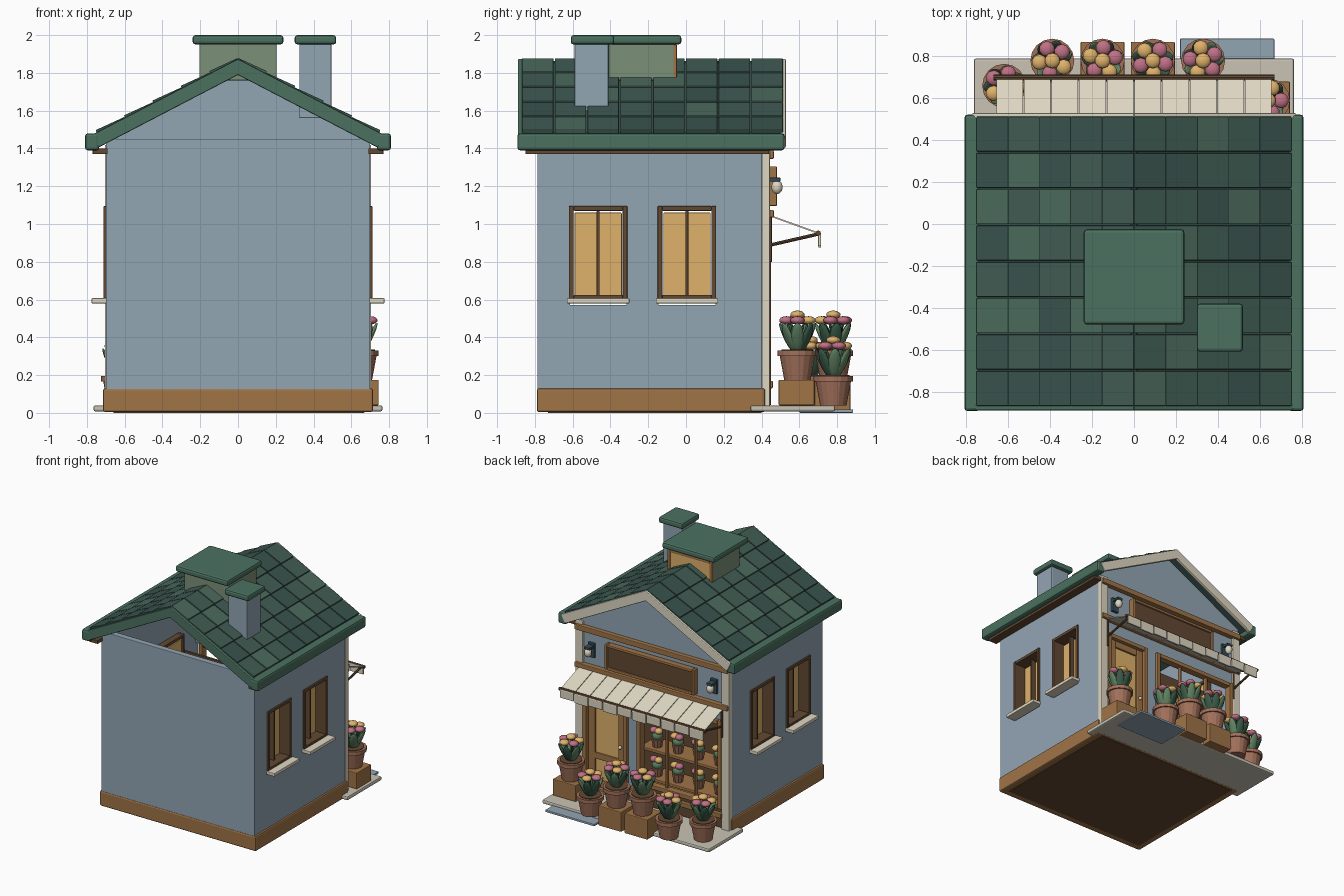
import bpy, bmesh, math, random
from mathutils import Matrix, Vector

if "Cube" in bpy.data.objects:
    bpy.data.objects.remove(bpy.data.objects["Cube"])

random.seed(4)
MATS = {}
COL = dict(wall=(145, 164, 178), wood=(158, 115, 72), dark=(98, 74, 54), cream=(222, 214, 194),
           amber=(222, 176, 106), tile0=(66, 92, 84), tile1=(76, 106, 92), tile2=(60, 84, 78),
           trim=(76, 112, 96), sage=(122, 142, 120), pot=(160, 112, 90), leaf=(60, 92, 74),
           leaf2=(96, 130, 98), pink=(190, 112, 132), lamp=(58, 78, 88), slab=(200, 194, 178))


def mat(c):
    if c not in MATS:
        MATS[c] = bpy.data.materials.new(c)
        MATS[c].diffuse_color = [(v / 255) ** 2.2 for v in COL[c]] + [1]
    return MATS[c]


def finish(bm, name, color, bevel=0.0, smooth=False):
    bmesh.ops.recalc_face_normals(bm, faces=bm.faces)
    me = bpy.data.meshes.new(name)
    bm.to_mesh(me)
    bm.free()
    ob = bpy.data.objects.new(name, me)
    bpy.context.collection.objects.link(ob)
    me.materials.append(mat(color))
    if bevel:
        m = ob.modifiers.new("bevel", 'BEVEL')
        m.width, m.segments = bevel, 2
    if smooth:
        me.shade_smooth()
    return ob


def box(bm, x0, x1, y0, y1, z0, z1):
    m = Matrix.Translation(((x0 + x1) / 2, (y0 + y1) / 2, (z0 + z1) / 2))
    bmesh.ops.create_cube(bm, size=1, matrix=m @ Matrix.Diagonal((x1 - x0, y1 - y0, z1 - z0, 1)))


def boxes(name, color, lst, bevel=0.006):
    bm = bmesh.new()
    for b in lst:
        box(bm, *b)
    return finish(bm, name, color, bevel)


def tilted(bm, c, size, ang):
    bmesh.ops.create_cube(bm, size=1, matrix=Matrix.Translation(c) @ Matrix.Rotation(ang, 4, 'Y')
                          @ Matrix.Diagonal((*size, 1)))


def bar(bm, p, q, r):
    p, q = Vector(p), Vector(q)
    m = Matrix.Translation((p + q) / 2) @ (q - p).to_track_quat('Z', 'Y').to_matrix().to_4x4()
    bmesh.ops.create_cone(bm, cap_ends=True, segments=8, radius1=r, radius2=r, depth=(q - p).length, matrix=m)


def ball(bm, c, s, rot=Matrix()):
    bmesh.ops.create_uvsphere(bm, u_segments=10, v_segments=7, radius=1,
                              matrix=Matrix.Translation(c) @ rot @ Matrix.Diagonal((*s, 1)))


def frame(x0, x1, y0, y1, z0, z1, t):
    # four bars round an opening in the xz plane
    return [(x0, x0 + t, y0, y1, z0, z1), (x1 - t, x1, y0, y1, z0, z1),
            (x0 + t, x1 - t, y0, y1, z1 - t, z1), (x0 + t, x1 - t, y0, y1, z0, z0 + t)]


def swap(b):
    return (b[2], b[3], b[0], b[1], b[4], b[5])


def mirror(b):
    return (-b[1], -b[0], *b[2:])


# base, paving and doormat
boxes("base", "wood", [(-.715, .715, -.79, .42, .004, .13)], .012)
boxes("base_underside", "dark", [(-.66, .66, -.73, .4, 0, .03)], 0)
boxes("paving_slab", "slab", [(-.765, .765, .34, .79, .008, .04)], .01)
boxes("doormat", "wall", [(.22, .67, .6, .885, 0, .018)], .004)

# walls with window openings cut through both sides
WIN = (-.465, .005)
cutter = boxes("window_cutter", "wall", [(-1, 1, y - .15, y + .15, .57, 1.08) for y in WIN], 0)
cutter.hide_render = True
cutter.hide_viewport = True
for s, n in ((1, "right"), (-1, "left")):
    b = (.65, .70, -.785, .41, .12, 1.45)
    ob = boxes("wall_" + n, "wall", [b if s > 0 else mirror(b)], 0)
    m = ob.modifiers.new("openings", 'BOOLEAN')
    m.object, m.operation, m.solver = cutter, 'DIFFERENCE', 'EXACT'
boxes("wall_back", "wall", [(-.70, .70, -.785, -.735, .12, 1.45)], .004)

# side windows
fr, pane, sill, mull = [], [], [], []
for y in WIN:
    fr += [swap(b) for b in frame(y - .155, y + .155, .60, .712, .60, 1.095, .025)]
    mull += [(.62, .66, y - .008, y + .008, .6, 1.07)]
    pane += [(.605, .62, y - .125, y + .125, .62, 1.06)]
    sill += [(.66, .775, y - .165, y + .165, .58, .607)]
for n, c, l in (("window_frames", "dark", fr + mull), ("window_panes", "amber", pane), ("window_sills", "cream", sill)):
    boxes(n, c, l + [mirror(b) for b in l], .004)

# shop front: gable, upper wall, piers
bm = bmesh.new()
vs = [bm.verts.new((x, .37, z)) for x, z in ((-.7, 1.38), (.7, 1.38), (.7, 1.46), (0, 1.83), (-.7, 1.46))]
f = bm.faces.new(vs)
ext = bmesh.ops.extrude_face_region(bm, geom=[f])
bmesh.ops.translate(bm, vec=(0, .06, 0), verts=[v for v in ext["geom"] if isinstance(v, bmesh.types.BMVert)])
finish(bm, "front_gable", "wall")
boxes("front_wall", "wall", [(-.68, .68, .37, .425, .93, 1.38), (.14, .23, .37, .425, .04, .95)], 0)
boxes("corner_posts", "cream", [(.635, .705, .40, .445, .02, 1.42), (-.705, -.635, .40, .445, .02, 1.42)])
boxes("front_beams", "wood", [(-.7, .7, .42, .465, 1.345, 1.39), (-.7, .7, .42, .465, 1.035, 1.075),
                              (-.64, .2, .42, .46, .13, .17)])
eave = (.69, .77, -.85, .44, 1.37, 1.40)
boxes("eave_battens", "dark", [eave, mirror(eave)], .004)

# door
boxes("door_frame", "wood", frame(.23, .635, .38, .45, .04, .93, .035))
boxes("door_leaf", "wood", frame(.265, .6, .385, .42, .05, .9, .06) + [(.265, .6, .385, .42, .3, .35)])
boxes("door_pane", "amber", [(.31, .56, .39, .405, .1, .86)], 0)
bm = bmesh.new()
ball(bm, (.30, .435, .46), (.015, .015, .015))
finish(bm, "door_knob", "cream", 0, True)

# display window with shelves of small plants
boxes("display_frame", "wood", frame(-.635, .14, .39, .45, .2, .93, .035)
      + [(x - .009, x + .009, .40, .43, .2, .93) for x in (-.12, -.38)])
boxes("stall_riser", "dark", [(-.635, .14, .38, .43, .04, .21)])
boxes("display_shelves", "wood", [(-.63, .14, .2, .40, z, z + .025) for z in (.24, .48)])
boxes("display_back", "dark", [(-.64, .64, .18, .2, .13, .94)], 0)
mini = {c: bmesh.new() for c in ("pot", "leaf2", "pink", "amber")}
for z in (.265, .505):
    for i in range(4):
        x = -.54 + i * .19
        bmesh.ops.create_cone(mini["pot"], cap_ends=True, segments=10, radius1=.035, radius2=.05, depth=.07,
                              matrix=Matrix.Translation((x, .33, z + .035)))
        ball(mini["leaf2"], (x, .33, z + .09), (.045, .045, .04))
        for j in (-1, 1):
            ball(mini[("pink", "amber")[(i + (j > 0)) % 2]], (x + j * .022, .345, z + .135), (.032, .032, .025))
for c, b in mini.items():
    finish(b, "display_plants_" + c, c, 0, c != "pot")

# sign board (blank) and wall lamps
boxes("sign_board", "dark", [(-.4, .4, .42, .47, 1.105, 1.295)], .015)
boxes("sign_border", "wood", frame(-.41, .41, .43, .482, 1.095, 1.305, .022))
boxes("lamp_brackets", "lamp", [b for x in (-.56, .56) for b in
      ((x - .03, x + .03, .42, .445, 1.14, 1.26), (x - .025, x + .025, .44, .5, 1.225, 1.245))], .004)
bm = bmesh.new()
for x in (-.56, .56):
    ball(bm, (x, .482, 1.195), (.03, .03, .037))
finish(bm, "lamp_globes", "cream", 0, True)

# awning: sloped strips, scalloped valance, rail and arms
bm, val = bmesh.new(), bmesh.new()
N = 10
w = 1.32 / N
slope = math.atan2(-.09, .25)
for i in range(N):
    x = -.66 + (i + .5) * w
    bmesh.ops.create_cube(bm, size=1, matrix=Matrix.Translation((x, .572, .998)) @ Matrix.Rotation(slope, 4, 'X')
                          @ Matrix.Diagonal((w - .005, .27, .008, 1)))
    box(val, x - w / 2 + .003, x + w / 2 - .003, .70, .715, .875 + .01 * (i % 2), .955)
finish(bm, "awning_cloth", "cream")
finish(val, "awning_valance", "cream", .005)
bm = bmesh.new()
bar(bm, (-.67, .70, .952), (.67, .70, .952), .014)
for x in (-.64, .64):
    bar(bm, (x, .43, .885), (x, .705, .948), .009)
    bar(bm, (x, .445, .80), (x, .445, 1.04), .009)
finish(bm, "awning_rail_and_arms", "dark")

# roof: slabs, tiles, verges, eaves
K = .52
A = math.atan(K)
deck, back, front = bmesh.new(), bmesh.new(), bmesh.new()
tiles = [bmesh.new() for _ in range(3)]
for s in (-1, 1):
    def at(x, drop):
        return s * (x - drop * math.sin(A)), 1.882 - K * x - drop * math.cos(A)
    L = .78 / math.cos(A)
    for b, y, wy, d, h in ((deck, -.18, 1.38, .04, .04), (back, -.875, .03, .045, .075), (front, .515, .028, .045, .075)):
        x, z = at(.39, d)
        tilted(b, (x, y, z), (L, wy, h), s * A)
    for r in range(5):
        for c in range(8):
            x, z = at(.077 + r * .15, .008)
            t = random.choices((0, 1, 2), (5, 2, 4))[0]
            tilted(tiles[t], (x, -.785 + c * .1735, z), (.168, .166, .02), s * (A - .05))
finish(deck, "roof_deck", "tile2")
finish(back, "roof_verge_back", "trim", .006)
finish(front, "roof_verge_front", "cream", .006)
for i, b in enumerate(tiles):
    finish(b, "roof_tiles_%d" % i, "tile%d" % i, .004)
gut = (.735, .81, -.893, .522, 1.39, 1.48)
boxes("eave_beams", "trim", [gut, mirror(gut)], .015)

# chimney and roof lantern
boxes("chimney", "wall", [(.325, .495, -.59, -.41, 1.56, 1.96)])
boxes("chimney_cap", "trim", [(.3, .52, -.61, -.38, 1.95, 2.0)], .015)
boxes("roof_lantern", "sage", [(-.205, .205, -.41, -.06, 1.76, 1.96)])
boxes("lantern_cap", "trim", [(-.24, .24, -.48, -.025, 1.95, 2.0)], .015)
boxes("lantern_pane", "amber", [(-.18, .18, -.065, -.054, 1.79, 1.94)], 0)
boxes("lantern_frame", "wood", frame(-.205, .205, -.07, -.048, 1.77, 1.95, .025), .004)

# potted flowers, some raised on crates
crates = []
g = {c: bmesh.new() for c in ("pot", "leaf", "leaf2", "pink", "amber", "dark")}
POTS = ((.64, .59, .175), (.33, .78, .04), (.09, .78, .175), (-.15, .78, .175), (-.39, .78, .04), (-.62, .66, .04))
for k, (px, py, pz) in enumerate(POTS):
    if pz > .1:
        crates.append((px - .105, px + .105, py - .1, py + .09, .04 if k == 0 else .01, pz))
    for r1, r2, z0, h in ((.07, .095, 0, .135), (.105, .105, .125, .03)):
        bmesh.ops.create_cone(g["pot"], cap_ends=True, segments=16, radius1=r1, radius2=r2, depth=h,
                              matrix=Matrix.Translation((px, py, pz + z0 + h / 2)))
    bmesh.ops.create_cone(g["dark"], cap_ends=True, segments=16, radius1=.085, radius2=.085, depth=.006,
                          matrix=Matrix.Translation((px, py, pz + .157)))
    for j in range(7):
        a = j * math.tau / 7 + k
        rot = Matrix.Rotation(a, 4, 'Z') @ Matrix.Rotation(.45, 4, 'Y')
        ball(g["leaf2" if j % 3 == 0 else "leaf"], (px + .06 * math.cos(a), py + .06 * math.sin(a), pz + .225),
             (.014, .034, .085), rot)
    for j in range(6):
        a, r = j * math.tau / 5 + .5 * k, .062 if j < 5 else 0
        x, y, z = px + r * math.cos(a), py + r * math.sin(a), pz + (.315 if j < 5 else .345)
        bar(g["leaf"], (px, py, pz + .15), (x, y, z), .005)
        ball(g["amber" if j % 2 else "pink"], (x, y, z), (.038, .038, .022))
for c, b in g.items():
    finish(b, {"dark": "pot_soil", "pot": "flower_pots"}.get(c, "flowers_" + c), c, 0, c not in ("pot", "dark"))
boxes("crates", "wood", crates)

for m in bpy.data.materials:
    if m.users and not m.is_grease_pencil:
        m.use_nodes = True
        m.node_tree.nodes["Principled BSDF"].inputs["Base Color"].default_value = m.diffuse_color
